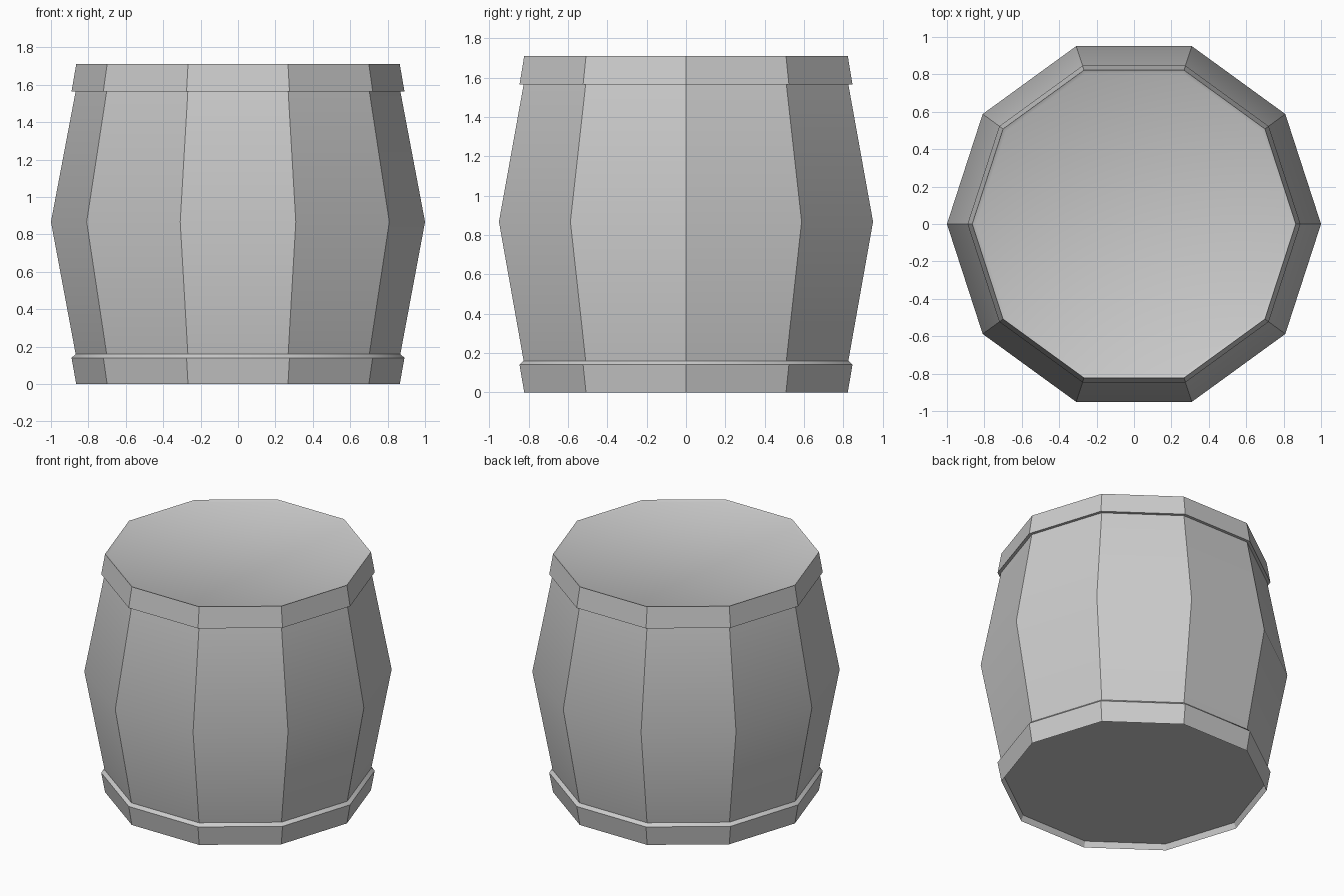
import bpy, bmesh
from math import cos, sin, tau, radians

if "Cube" in bpy.data.objects:
    bpy.data.objects.remove(bpy.data.objects["Cube"])

SIDES = 10


def lathe(name, profile, cap_start=False, cap_end=False):
    """Spin an (r, z) profile, listed bottom to top, into a ten-sided shell."""
    bm = bmesh.new()
    rings = [[bm.verts.new((r * cos(tau * i / SIDES), r * sin(tau * i / SIDES), z))
              for i in range(SIDES)] for r, z in profile]
    for a, b in zip(rings, rings[1:]):
        for i in range(SIDES):
            j = (i + 1) % SIDES
            bm.faces.new((a[i], a[j], b[j], b[i]))
    if cap_start:
        bm.faces.new(rings[0][::-1])
    if cap_end:
        bm.faces.new(rings[-1])
    mesh = bpy.data.meshes.new(name)
    bm.to_mesh(mesh)
    bm.free()
    obj = bpy.data.objects.new(name, mesh)
    bpy.context.collection.objects.link(obj)
    bpy.ops.object.select_all(action='DESELECT')
    obj.select_set(True)
    bpy.context.view_layer.objects.active = obj
    bpy.ops.object.shade_smooth_by_angle(angle=radians(30))
    return obj


# Bulging staves
lathe("barrel_staves", [(0.868, 0.16), (1.0, 0.867), (0.868, 1.565)])

# Bottom hoop with recessed base and sloped upper ledge
lathe("bottom_hoop", [(0.85, 0.04), (0.865, 0), (0.89, 0.14), (0.868, 0.16)],
      cap_start=True)

# Top hoop with slightly sunken lid
lathe("top_hoop", [(0.868, 1.565), (0.89, 1.565), (0.865, 1.71), (0.845, 1.70)],
      cap_end=True)
